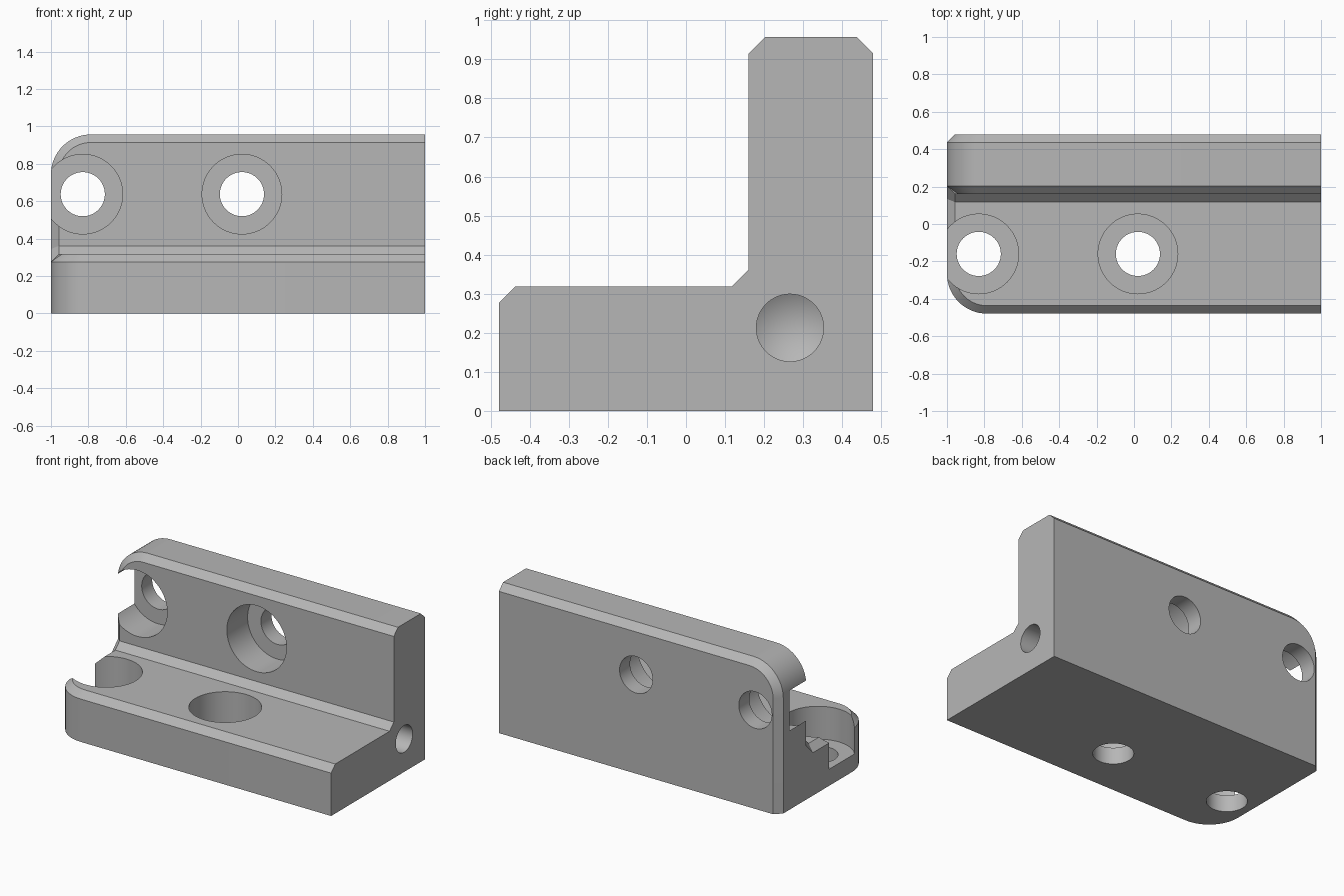
import bpy, bmesh, math
from mathutils import Matrix, Vector

if "Cube" in bpy.data.objects:
    bpy.data.objects.remove(bpy.data.objects["Cube"], do_unlink=True)

CH, R = 0.0426, 0.213            # chamfer width, corner radius
BACK, TOP, BASE_TOP, WALL_FRONT = 0.479, 0.957, 0.319, 0.16

grey = bpy.data.materials.new("light grey metal")
grey.use_nodes = True
grey.diffuse_color = (0.47, 0.47, 0.47, 1)
grey.node_tree.nodes["Principled BSDF"].inputs["Base Color"].default_value = (0.47, 0.47, 0.47, 1)


def to_object(name, bm):
    bmesh.ops.recalc_face_normals(bm, faces=bm.faces)
    mesh = bpy.data.meshes.new(name)
    bm.to_mesh(mesh)
    bm.free()
    mesh.materials.append(grey)
    obj = bpy.data.objects.new(name, mesh)
    bpy.context.collection.objects.link(obj)
    return obj


def outline(inset, low, high, steps=16):
    """Slab outline with one rounded corner; right and low sides are not inset."""
    pts = [(1, low), (-1 + inset, low)]
    for i in range(steps + 1):
        a = math.pi - math.pi / 2 * i / steps
        pts.append((-1 + R + (R - inset) * math.cos(a), high - R + (R - inset) * math.sin(a)))
    return pts + [(1, high - inset)]


def slab(name, low, high, levels, place):
    """Loft the outline through (height, inset) levels."""
    bm = bmesh.new()
    rings = [[bm.verts.new(place(u, v, h)) for u, v in outline(inset, low, high)]
             for h, inset in levels]
    for a, b in zip(rings, rings[1:]):
        for i in range(len(a)):
            j = (i + 1) % len(a)
            bm.faces.new((a[i], a[j], b[j], b[i]))
    bm.faces.new(rings[0])
    bm.faces.new(rings[-1])
    return to_object(name, bm)


def drill(name, start, direction, radius, depth, tip=0):
    """Cylindrical cutter from start along direction, with an optional cone tip."""
    bm = bmesh.new()
    rot = Vector((0, 0, 1)).rotation_difference(Vector(direction)).to_matrix().to_4x4()
    bmesh.ops.create_cone(bm, cap_ends=True, segments=64, radius1=radius, radius2=radius,
                          depth=depth, matrix=Matrix.Translation((0, 0, depth / 2)))
    if tip:
        end = [f for f in bm.faces if len(f.verts) > 4 and f.calc_center_median().z > depth / 2]
        new = bmesh.ops.poke(bm, faces=end)
        new["verts"][0].co.z += tip
    bm.transform(Matrix.Translation(start) @ rot)
    obj = to_object(name, bm)
    obj.hide_render = True
    return obj


def combine(target, other, operation):
    mod = target.modifiers.new(operation.lower(), 'BOOLEAN')
    mod.operation, mod.solver, mod.object = operation, 'EXACT', other
    bpy.context.view_layer.objects.active = target
    bpy.ops.object.modifier_apply(modifier=mod.name)
    bpy.data.objects.remove(other, do_unlink=True)


# Base plate and upright wall
bracket = slab("angle_bracket", -0.3, BACK, [(0, 0), (BASE_TOP - CH, 0), (BASE_TOP, CH)],
               lambda u, v, h: (u, -v, h))
wall = slab("upright_wall", 0, TOP,
            [(WALL_FRONT, CH), (WALL_FRONT + CH, 0), (BACK - CH, 0), (BACK, CH)],
            lambda u, v, h: (u, h, v))
combine(bracket, wall, 'UNION')

# Sloped strip in the inner corner, bevelled at the left end
bm = bmesh.new()
for x, dy, dz in ((-1, 0.02, -0.04), (-1 + CH, 0, 0), (1, 0, 0)):
    bm.verts.new((x, 0.107 + dy, 0.309 + dz))
    bm.verts.new((x, 0.17 + dy + 0.02, 0.372 + dz + 0.02))
    bm.verts.new((x, 0.25, 0.24))
bmesh.ops.convex_hull(bm, input=bm.verts)
combine(bracket, to_object("corner_strip", bm), 'UNION')

# Counterbored screw holes through both legs
FLOOR = 0.107
for x in (-0.83, 0.021):
    for start, way, level in (((x, -0.16, 0), (0, 0, 1), FLOOR),
                              ((x, BACK, 0.638), (0, -1, 0), FLOOR)):
        s, d = Vector(start), Vector(way)
        combine(bracket, drill("screw_hole", s - d * 0.1, way, 0.118, 0.5), 'DIFFERENCE')
        combine(bracket, drill("counterbore", s + d * level, way, R, 0.4), 'DIFFERENCE')

# Blind drilled hole in the right end
combine(bracket, drill("end_hole", (1.1, 0.266, 0.213), (-1, 0, 0), 0.086, 0.6, 0.05), 'DIFFERENCE')

# Smooth the curved walls and keep the edges crisp
bpy.ops.object.select_all(action='DESELECT')
bracket.select_set(True)
bpy.context.view_layer.objects.active = bracket
bpy.ops.object.shade_smooth_by_angle(angle=math.radians(25))
